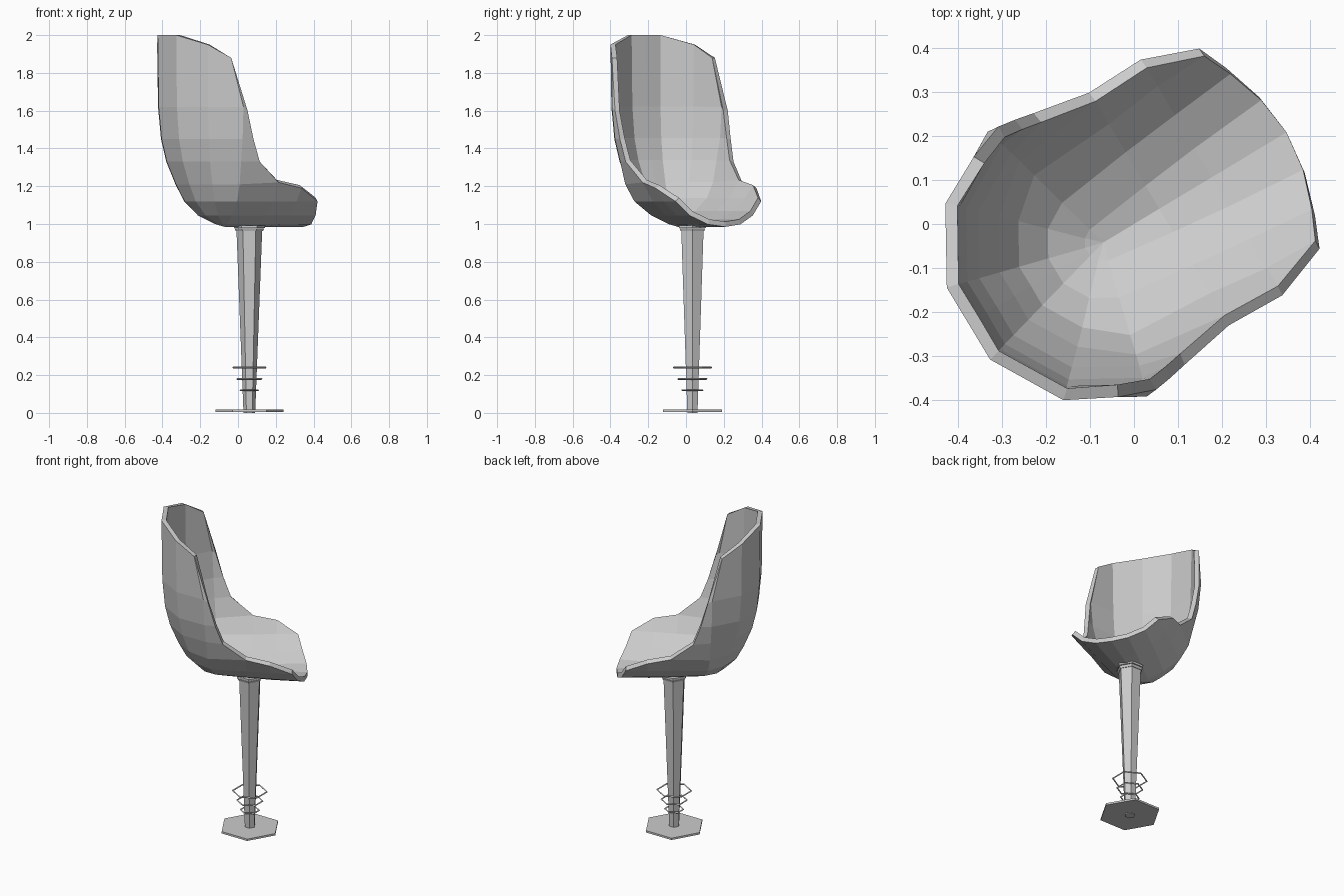
import bpy, bmesh, math
from mathutils import Vector

if "Cube" in bpy.data.objects:
    bpy.data.objects.remove(bpy.data.objects["Cube"])

YAW = math.radians(31)      # the chair is turned about z
CX, CY = 0.06, 0.034        # pedestal centre
C = -0.083                  # centre of the rounded back, along the seat axis


def ring(radius, z, extra=(), wide=0.0):
    """Half outline of a 12-sided back, followed by points running forward."""
    pts = [(C - radius * math.cos(math.radians(15)), 0, z)]
    for a in (15, 45, 75):
        r = radius + (wide if a == 75 else 0)
        pts.append((C - r * math.cos(math.radians(a)), r * math.sin(math.radians(a)), z))
    return pts + list(extra)


# seat shell: half outlines from the bottom centre line up to the top edge
floor = [(C, 0, 0.985)] * 4 + [(0.066, 0, 0.985), (0.205, 0, 0.985), (0.404, 0, 0.985)]
r1 = ring(0.052, 1.0, [(0.066, 0.07, 0.998), (0.205, 0.085, 0.996), (0.392, 0.10, 0.998)])
r2 = ring(0.145, 1.045, [(0.066, 0.165, 1.045), (0.205, 0.18, 1.045), (0.362, 0.195, 1.045)])
r3 = ring(0.220, 1.12, [(0.066, 0.245, 1.12), (0.205, 0.262, 1.12), (0.332, 0.265, 1.12)], 0.02)
r4 = ring(0.268, 1.21, [(0.066, 0.308, 1.22), (0.205, 0.312, 1.19)], 0.022)
r5 = ring(0.318, 1.33, [(-0.066, 0.333, 1.33)])
r6 = ring(0.347, 1.45, [(-0.11, 0.342, 1.45)])
r7 = ring(0.363, 1.62, [(-0.15, 0.348, 1.60)])
top = ring(0.368, 2.0)[:3] + [(-0.233, 0.318, 1.88)]
top[2] = (top[2][0], top[2][1], 1.95)

bm = bmesh.new()
cache = {}


def vert(p):
    key = tuple(round(v, 5) for v in p)
    if key not in cache:
        cache[key] = bm.verts.new(p)
    return cache[key]


def strip(a, b):
    for i in range(max(len(a), len(b)) - 1):
        j, m, n = i + 1, len(a) - 1, len(b) - 1
        quad = [a[min(i, m)], a[min(j, m)], b[min(j, n)], b[min(i, n)]]
        for side in (1, -1):
            vs = list(dict.fromkeys(vert((x, y * side, z)) for x, y, z in quad))
            if len(vs) > 2 and not bm.faces.get(vs):
                bm.faces.new(vs)


for a, b in ((floor, r1), (r1, r2), (r2, r3), (r3, r4), (r4[:5], r5),
             (r5, r6), (r6, r7), (r7, top)):
    strip(a, b)
bmesh.ops.recalc_face_normals(bm, faces=bm.faces)
lowest = min(bm.faces, key=lambda f: f.calc_center_median().z)
if lowest.normal.z > 0:
    bmesh.ops.reverse_faces(bm, faces=bm.faces)
mesh = bpy.data.meshes.new("seat_shell")
bm.to_mesh(mesh)
bm.free()
seat = bpy.data.objects.new("seat_shell", mesh)
bpy.context.collection.objects.link(seat)
seat.rotation_euler.z = YAW
solid = seat.modifiers.new("thickness", 'SOLIDIFY')
solid.thickness = 0.028
solid.offset = -1


# six-sided pedestal parts
def hex_part(name, low_r, high_r, z0, z1):
    bpy.ops.mesh.primitive_cone_add(vertices=6, radius1=low_r, radius2=high_r, depth=z1 - z0,
                                    location=(CX, CY, (z0 + z1) / 2),
                                    rotation=(0, 0, math.radians(30)))
    bpy.context.object.name = name


hex_part("base_plate", 0.18, 0.18, 0.005, 0.017)
hex_part("post", 0.031, 0.068, 0.0, 0.965)
hex_part("lower_collar", 0.072, 0.078, 0.962, 0.976)
hex_part("upper_collar", 0.082, 0.082, 0.979, 0.992)

# thin hexagonal rings around the foot of the post
for i, (z, r) in enumerate(((0.12, 0.054), (0.18, 0.075), (0.24, 0.100))):
    bpy.ops.mesh.primitive_torus_add(major_segments=6, minor_segments=4, major_radius=r,
                                     minor_radius=0.005, location=(CX, CY, z),
                                     rotation=(0, 0, math.radians(30)))
    bpy.context.object.name = f"foot_ring_{i + 1}"
